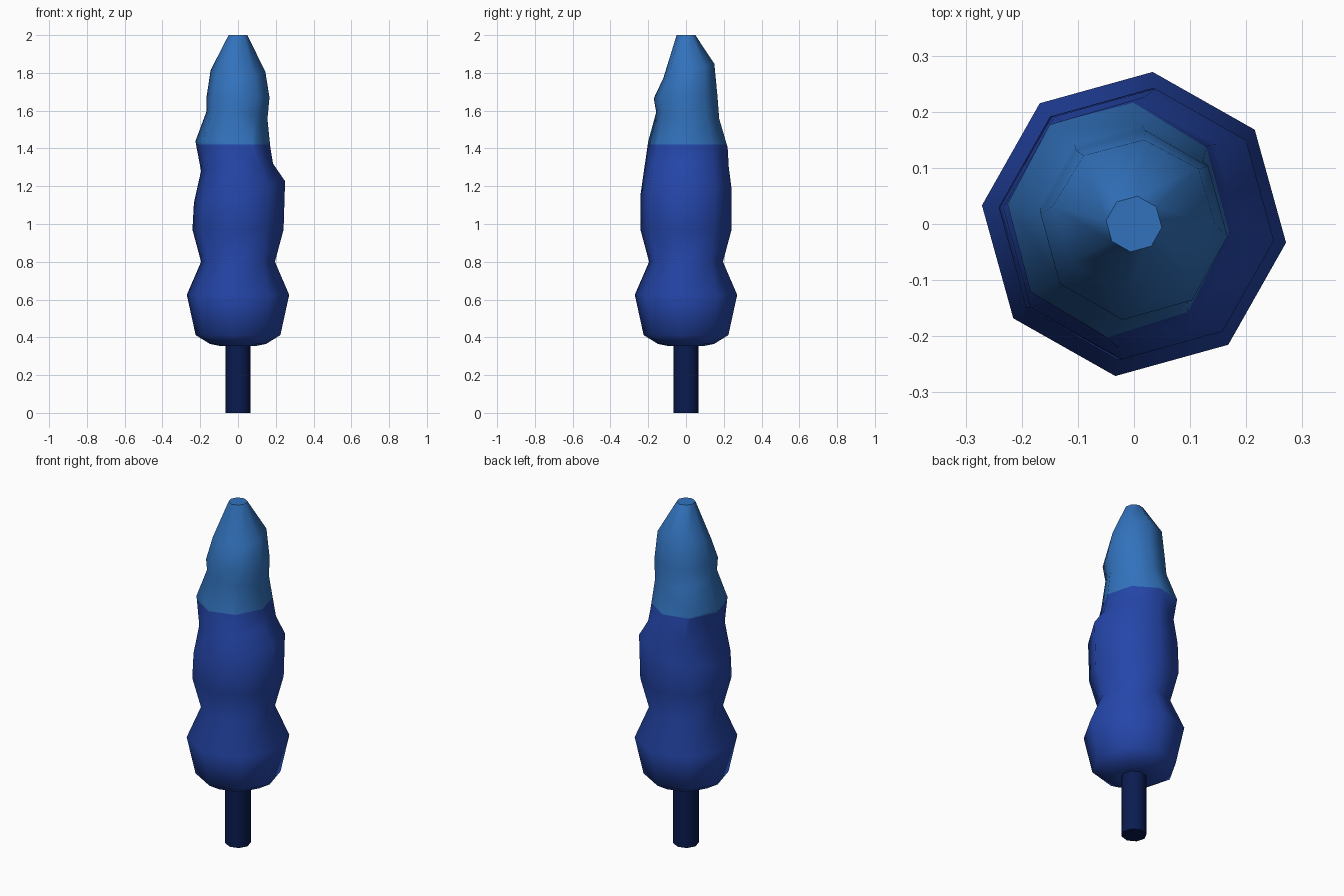
import bpy, bmesh, math

if "Cube" in bpy.data.objects:
    bpy.data.objects.remove(bpy.data.objects["Cube"])

SIDES = 8
TURN = math.radians(-7)


def material(name, rgb):
    m = bpy.data.materials.new(name)
    m.diffuse_color = (*rgb, 1)
    m.use_nodes = True
    m.node_tree.nodes["Principled BSDF"].inputs["Base Color"].default_value = m.diffuse_color
    return m


deep_blue = material("deep blue leaves", (0.018, 0.061, 0.40))
light_blue = material("light blue leaves", (0.032, 0.17, 0.51))
navy = material("navy bark", (0.003, 0.011, 0.08))


def stack(name, rings, mats, split=None):
    """Loft eight-sided rings: (z, rx, ry, cx, cy, tilt_x, tilt_y)."""
    bm = bmesh.new()
    loops = []
    for z, rx, ry, cx, cy, tx, ty in rings:
        loop = []
        for k in range(SIDES):
            a = TURN + k * 2 * math.pi / SIDES
            x, y = rx * math.cos(a), ry * math.sin(a)
            loop.append(bm.verts.new((cx + x, cy + y, z + tx * x + ty * y)))
        loops.append(loop)
    for lo, hi in zip(loops, loops[1:]):
        for k in range(SIDES):
            n = (k + 1) % SIDES
            bm.faces.new((lo[k], lo[n], hi[n], hi[k]))
    bm.faces.new(loops[0][::-1])
    bm.faces.new(loops[-1])
    # colour change at a fixed height
    if split is not None:
        bmesh.ops.bisect_plane(bm, geom=bm.verts[:] + bm.edges[:] + bm.faces[:],
                               plane_co=(0, 0, split), plane_no=(0, 0, 1), dist=1e-5)
    for f in bm.faces:
        f.smooth = len(f.verts) < SIDES
        if split is not None and f.calc_center_median().z > split:
            f.material_index = 1
    bm.normal_update()
    me = bpy.data.meshes.new(name)
    bm.to_mesh(me)
    bm.free()
    for m in mats:
        me.materials.append(m)
    ob = bpy.data.objects.new(name, me)
    bpy.context.collection.objects.link(ob)
    return ob


def even(z, r):
    return (z, r, r, 0, 0, 0, 0)


# trunk
stack("trunk", [even(0, 0.068), even(0.40, 0.068)], [navy])

# foliage: regular lower bulges, lopsided upper ones
stack("foliage", [
    even(0.355, 0.10),
    even(0.365, 0.15),
    even(0.412, 0.226),
    even(0.625, 0.273),
    even(0.80, 0.197),
    even(0.97, 0.243),
    (1.17, 0.243, 0.243, 0.008, 0, 0.24, 0.04),
    (1.30, 0.192, 0.225, -0.005, 0.003, 0.10, 0),
    (1.42, 0.200, 0.212, -0.027, 0.010, -0.10, -0.06),
    (1.575, 0.163, 0.168, -0.006, 0.009, -0.12, -0.09),
    (1.67, 0.168, 0.170, 0, -0.002, 0, 0.03),
    (1.81, 0.146, 0.136, 0, 0.015, 0, 0.28),
    even(2.0, 0.05),
], [deep_blue, light_blue], split=1.42)
